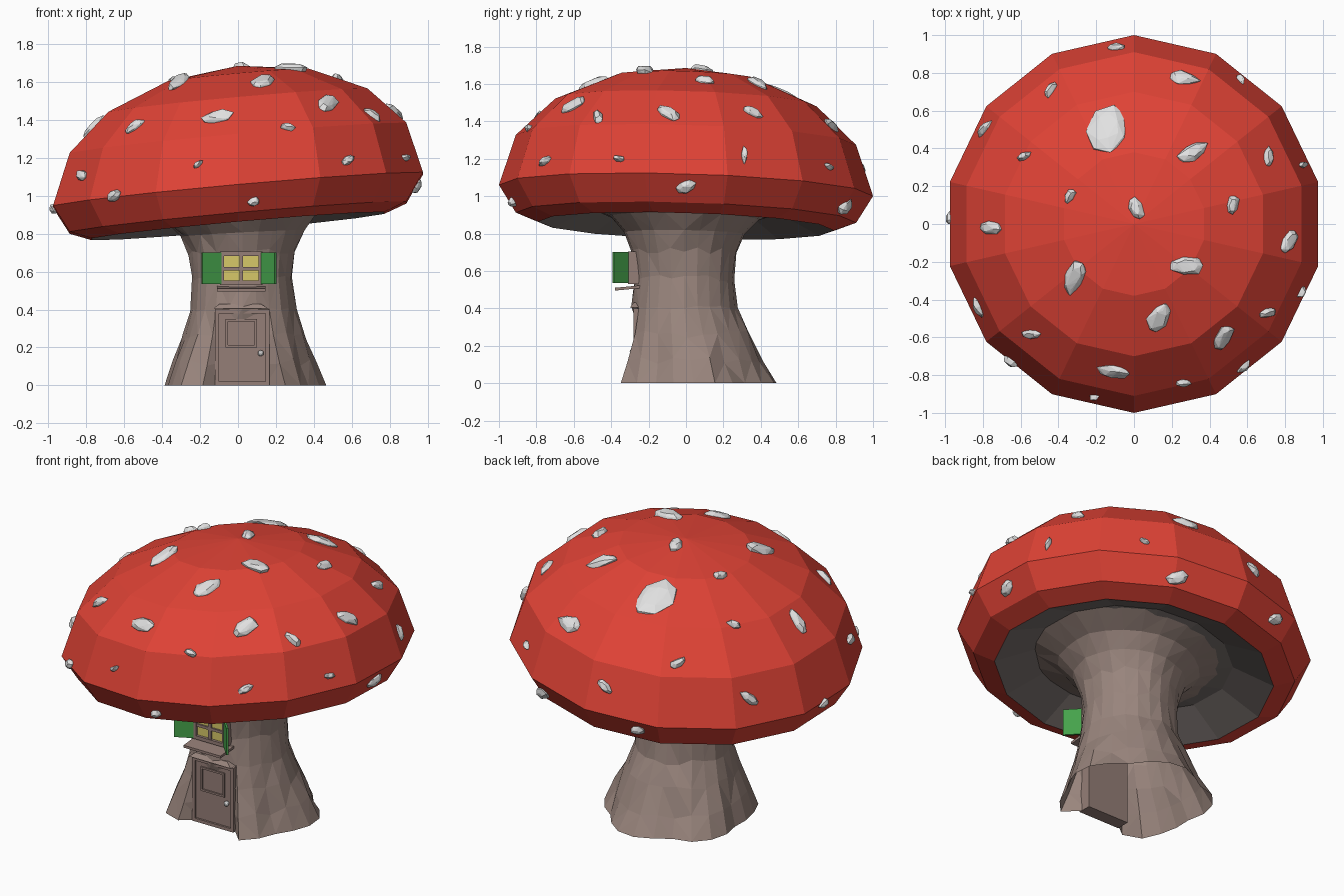
import bpy, bmesh, random
from math import sin, cos, radians, tau
from mathutils import Vector, Matrix
from mathutils.bvhtree import BVHTree

random.seed(4)
if "Cube" in bpy.data.objects:
    bpy.data.objects.remove(bpy.data.objects["Cube"])


def material(name, rgb):
    m = bpy.data.materials.new(name)
    m.use_nodes = True
    m.diffuse_color = (*rgb, 1)
    bsdf = m.node_tree.nodes["Principled BSDF"]
    bsdf.inputs["Base Color"].default_value = (*rgb, 1)
    bsdf.inputs["Roughness"].default_value = 0.9
    return m


RED = material("cap red", (0.74, 0.055, 0.036))
GILL = material("underside grey", (0.2, 0.17, 0.16))
BARK = material("stalk brown", (0.32, 0.235, 0.205))
WOOD = material("wood brown", (0.3, 0.21, 0.185))
STONE = material("spot grey", (0.75, 0.75, 0.75))
GREEN = material("shutter green", (0.06, 0.36, 0.07))
YELLOW = material("window yellow", (0.68, 0.58, 0.14))


def finish(bm, name, *mats):
    bmesh.ops.recalc_face_normals(bm, faces=bm.faces)
    mesh = bpy.data.meshes.new(name)
    bm.to_mesh(mesh)
    bm.free()
    ob = bpy.data.objects.new(name, mesh)
    bpy.context.collection.objects.link(ob)
    for m in mats:
        mesh.materials.append(m)
    return ob


def skin(bm, rings, rule=lambda i: 0):
    """Join neighbouring rings of vertices with quads."""
    for i, (a, b) in enumerate(zip(rings, rings[1:])):
        for j in range(len(a)):
            k = (j + 1) % len(a)
            f = bm.faces.new([a[j], a[k], b[k], b[j]])
            f.material_index = rule(i)


def add_box(bm, x0, x1, y0, y1, z0, z1):
    size = Matrix.Diagonal((x1 - x0, y1 - y0, z1 - z0, 1))
    mid = Matrix.Translation(((x0 + x1) / 2, (y0 + y1) / 2, (z0 + z1) / 2))
    return bmesh.ops.create_cube(bm, size=1, matrix=mid @ size)["verts"]


def box(name, mat, *bounds):
    bm = bmesh.new()
    add_box(bm, *bounds)
    return finish(bm, name, mat)


def frame(name, mat, x0, x1, y0, y1, z0, z1, w):
    """Rectangular border of four bars."""
    bm = bmesh.new()
    for a, b in ((x0, x0 + w), (x1 - w, x1)):
        add_box(bm, a, b, y0, y1, z0, z1)
    for a, b in ((z0, z0 + w), (z1 - w, z1)):
        add_box(bm, x0 + w, x1 - w, y0, y1, a, b)
    return finish(bm, name, mat)


def tilt(x, y):
    return 0.09 * x - 0.03 * y


# Cap: fourteen-sided leaning dome with a grey underside
CAP = [(0.38, 1.635), (0.70, 1.5), (0.91, 1.3), (1.0, 1.03), (0.91, 0.885),
       (0.79, 0.84), (0.56, 0.94), (0.36, 0.9)]
bm = bmesh.new()
rings = []
for r, z in CAP:
    ring = []
    for j in range(14):
        a = tau * j / 14 + tau / 4
        x, y = r * cos(a), r * sin(a)
        ring.append(bm.verts.new((x, y, z + tilt(x, y))))
    rings.append(ring)
skin(bm, rings, lambda i: int(i > 4))
peak = bm.verts.new((0, 0, 1.685))
for j in range(14):
    bm.faces.new([peak, rings[0][j], rings[0][(j + 1) % 14]])
bmesh.ops.recalc_face_normals(bm, faces=bm.faces)
surface = BVHTree.FromBMesh(bm)
finish(bm, "cap", RED, GILL)


# Spots: chipped stones set into the cap
def spot(name, origin, aim, along, length, ratio):
    hit, n, _, _ = surface.ray_cast(Vector(origin), Vector(aim))
    if hit is None:
        return
    u = Vector(along)
    u -= Vector(aim) * (u.dot(n) / n.dot(Vector(aim)))
    stretch = min(u.length, 1.6)
    u.normalize()
    v = n.cross(u)
    bm = bmesh.new()
    for scale, lift in ((1, -0.012), (1, 0.008), (0.6, 0.024)):
        for j in range(7):
            a = tau * j / 7
            k = scale * length / 2 * random.uniform(0.75, 1.12)
            p = hit + u * cos(a) * k * stretch + v * sin(a) * k * ratio
            bm.verts.new(p + n * (lift + random.uniform(-0.004, 0.004)))
    hull = bmesh.ops.convex_hull(bm, input=bm.verts)
    loose = [g for g in hull["geom_interior"] if isinstance(g, bmesh.types.BMVert)]
    bmesh.ops.delete(bm, geom=loose, context="VERTS")
    finish(bm, name, STONE)


# x, y, length, turn
TOP_SPOTS = [
    (-.09, .93, .09, 0), (-.44, .71, .1, 60), (.26, .77, .18, -10), (.56, .76, .05, -50),
    (-.14, .5, .25, 75), (-.79, .5, .11, 50), (-.58, .36, .08, 30), (.31, .38, .17, 30),
    (.71, .35, .11, 90), (.89, .31, .06, 0), (-.34, .15, .09, 60), (.01, .08, .14, -70),
    (.52, .1, .12, 75), (-.76, -.02, .13, -10), (.82, -.09, .15, 60), (-.31, -.28, .2, 60),
    (.28, -.22, .2, 0), (.13, -.5, .2, 65), (-.54, -.58, .1, 0), (.47, -.6, .17, 65),
    (.71, -.47, .1, 15), (-.82, -.44, .11, -70), (-.11, -.78, .17, -5), (.26, -.84, .08, 0),
    (.58, -.75, .09, 45), (.88, -.36, .07, 60), (-.21, -.91, .05, 0)]
for i, (x, y, length, turn) in enumerate(TOP_SPOTS):
    a = radians(turn)
    spot(f"spot_{i + 1}", (x, y, 3), (0, 0, -1), (cos(a), sin(a), 0), length,
         0.85 if length > 0.22 else 0.55)

# bearing, height, length
for i, (bearing, z, length) in enumerate([(-132, 1.0, .09), (-85, .97, .07), (0, 1.05, .11),
                                          (65, .94, .12), (108, .91, .09), (178, .93, .07)]):
    a = radians(bearing)
    out = Vector((cos(a), sin(a), 0))
    spot(f"rim_spot_{i + 1}", out * 2 + Vector((0, 0, z)), -out,
         (-sin(a), cos(a), 0.4), length, 0.7)

# Stalk: open, faceted trunk with spreading roots and a flat cut for the door
STALK = [(0, .425), (.12, .375), (.26, .32), (.4, .28), (.56, .265), (.7, .28),
         (.8, .32), (.88, .4), (.94, .54)]
N = 24
bm = bmesh.new()
rings = []
for i, (z, r) in enumerate(STALK):
    ring = []
    root = max(0, 1 - z / 0.4)
    for j in range(N):
        a = tau * j / N
        k = r * (1 + 0.07 * root * cos(5 * a - 0.6) + random.uniform(-0.025, 0.025))
        x, y = 0.025 + k * cos(a), k * sin(a) + 0.05 * root - 0.01
        if z < 0.39 and abs(x - 0.02) < 0.15 and y < 0:
            y = max(y, -0.24)
        lean = tilt(x, y) * max(0, (z - 0.6) / 0.34)
        wobble = random.uniform(-0.02, 0.02) if 0 < i < 6 else 0
        ring.append(bm.verts.new((x, y, z + lean + wobble)))
    rings.append(ring)
skin(bm, rings)
bmesh.ops.triangulate(bm, faces=bm.faces, quad_method="SHORT_EDGE")
finish(bm, "stalk", BARK)

# Door with raised borders, knob and a rough lintel
box("door", WOOD, -0.12, 0.165, -0.27, -0.2, 0, 0.4)
frame("door_border", WOOD, -0.12, 0.165, -0.282, -0.265, 0, 0.4, 0.02)
frame("door_panel", WOOD, -0.065, 0.1, -0.279, -0.265, 0.2, 0.35, 0.012)
bm = bmesh.new()
bmesh.ops.create_icosphere(bm, subdivisions=2, radius=0.016,
                           matrix=Matrix.Translation((0.12, -0.285, 0.17)))
finish(bm, "door_knob", STONE)
bm = bmesh.new()
for v in add_box(bm, -0.13, 0.16, -0.3, -0.2, 0.405, 0.43):
    v.co.x *= 0.75 if v.co.z > 0.42 else 1
    v.co.y += 0.02 if v.co.z > 0.42 else 0
finish(bm, "lintel", BARK)

# Window: frame, crossbars, panes and a sloping sill
frame("window_frame", WOOD, -0.095, 0.13, -0.31, -0.2, 0.53, 0.705, 0.022)
box("window_upright", WOOD, 0.008, 0.027, -0.305, -0.22, 0.55, 0.69)
box("window_crossbar", WOOD, -0.08, 0.115, -0.303, -0.22, 0.607, 0.624)
box("window_panes", YELLOW, -0.08, 0.115, -0.293, -0.285, 0.55, 0.69)
bm = bmesh.new()
for v in add_box(bm, -0.11, 0.145, -0.38, -0.22, 0.51, 0.525):
    v.co.z -= 0.015 if v.co.y < -0.3 else 0
finish(bm, "window_sill", WOOD)

# Shutters swung open on each side
for side, hx, hy, ex, ey in (("right", -0.09, -0.31, -0.19, -0.36),
                             ("left", 0.125, -0.31, 0.198, -0.388)):
    swing = Vector((ex - hx, ey - hy, 0))
    bm = bmesh.new()
    add_box(bm, 0, swing.length, -0.006, 0.006, 0.535, 0.7)
    turn = Vector((1, 0, 0)).rotation_difference(swing)
    if side == "right":
        turn = Matrix.Rotation(-Vector((1, 0)).angle_signed(swing.xy), 3, "Z").to_quaternion()
    bm.transform(Matrix.Translation((hx, hy, 0)) @ turn.to_matrix().to_4x4())
    finish(bm, side + "_shutter", GREEN)
